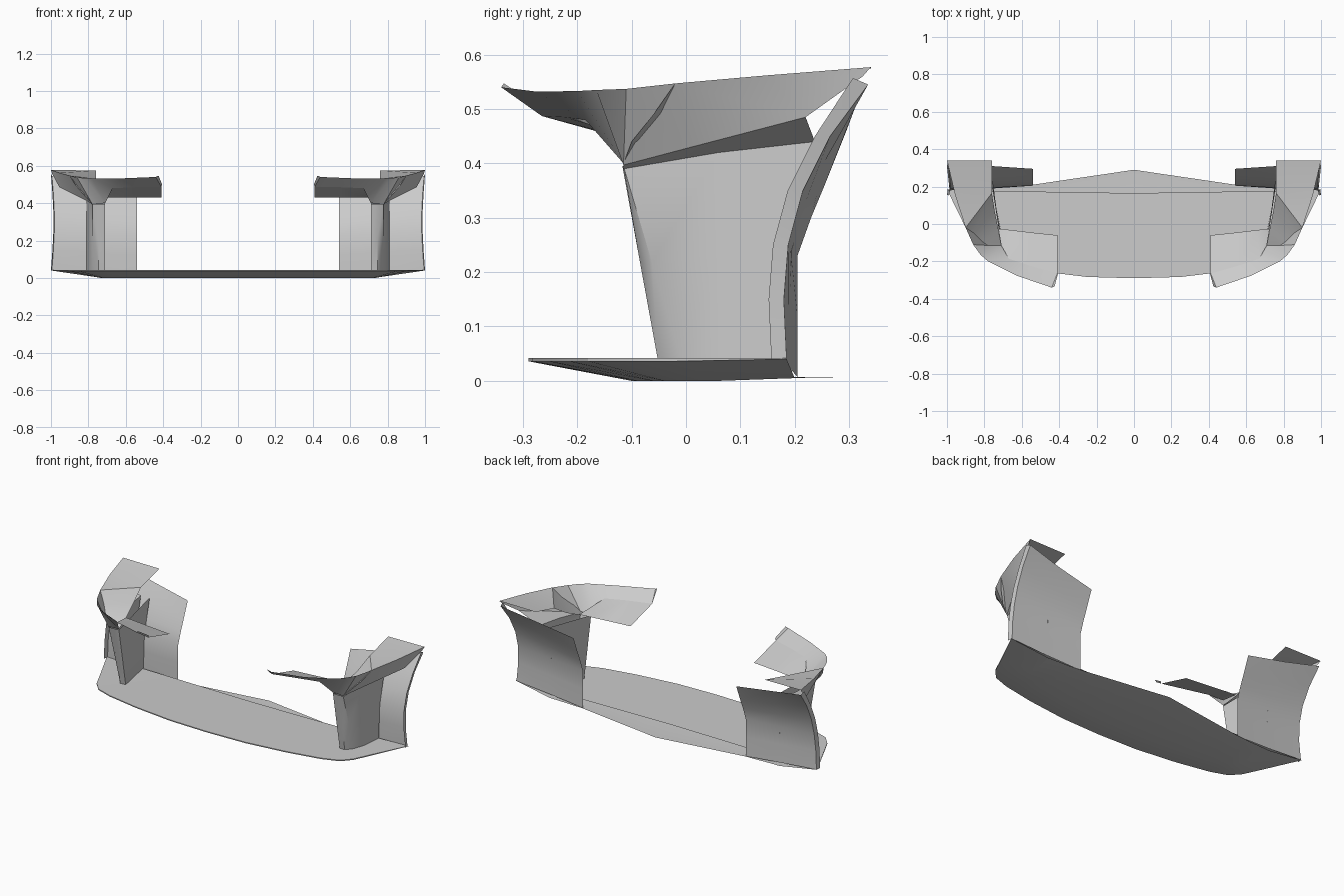
import bpy
import math


def sheet(name, rows, smooth=25):
    """Loft rows of points into a sheet and mirror it across x = 0."""
    n = len(rows[0])
    verts = [p for row in rows for p in row]
    faces = [(r * n + i, r * n + i + 1, (r + 1) * n + i + 1, (r + 1) * n + i)
             for r in range(len(rows) - 1) for i in range(n - 1)]
    return mesh(name, verts, faces, smooth)


def mesh(name, verts, faces, smooth=25):
    me = bpy.data.meshes.new(name)
    me.from_pydata(verts, [], faces)
    me.validate()
    ob = bpy.data.objects.new(name, me)
    bpy.context.collection.objects.link(ob)
    bpy.ops.object.select_all(action='DESELECT')
    ob.select_set(True)
    bpy.context.view_layer.objects.active = ob
    bpy.ops.object.shade_smooth_by_angle(angle=math.radians(smooth))
    mod = ob.modifiers.new("mirror", 'MIRROR')
    mod.use_clip = True
    mod.merge_threshold = 0.0005
    return ob


def mix(a, b, t):
    return tuple(u + (v - u) * t for u, v in zip(a, b))


# base tray: flat top sheet, thin rim and bevelled belly
rim = [(0, -.29), (.25, -.283), (.5, -.253), (.7, -.215), (.8, -.18),
       (.85, -.125), (.9, -.02), (1, .185)]
belly = [(0, -.1), (.2, -.1), (.4, -.09), (.6, -.06), (.68, -.04),
         (.72, 0), (.735, .06), (.76, .2)]
back = [(x * .76, .165 + .012 * x) for x in (0, .15, .3, .5, .65, .8, .9, 1)]
floor = [(0, .29, .007), (.12, .272, .007), (.25, .253, .007), (.4, .231, .007),
         (.54, .21, .007), (.61, .206, .006), (.7, .202, .006), (.76, .2, .005)]
sheet("tray_top", [[(x, y, .04) for x, y in back],
                   [(x, y, .042) for x, y in rim]])
sheet("tray_bottom", [[(x, y, .042) for x, y in rim],
                      [(x, y, .036 + .004 * (x > .95)) for x, y in rim],
                      [(x, y, .005 * (y > .1)) for x, y in belly], floor])

# curved rear wall with a narrow outer lip
inner = [(.205, .007), (.205, .12), (.205, .23), (.23, .3), (.255, .36), (.295, .46)]
outer = [(.185, .04), (.18, .15), (.188, .25), (.215, .35), (.265, .45), (.335, .545)]
bulge = [0, .008, .013, .013, .008, 0]
rows = []
for a, b, s in zip(inner, outer, bulge):
    m = mix(a, b, .5)
    rows.append([(.54, *a), (.78, m[0] - .004, m[1]), (.995 - s, *b),
                 (1 - s, b[0] - .028, b[1] + .012 * (b[1] > .5))])
sheet("rear_wall", rows)

# upright pillar joining tray and upper band
pillar = []
for t, yb in ((0, .185), (.5, .195), (1, .245)):
    front = -.05 - .065 * t
    top = .04 + .355 * t
    pillar.append([(.757, yb, .04 + .4 * t), (.71, front, top),
                   (.745, front - .002, top), (.778, front + .04 * (1 - t), top),
                   (.80, .06, .04 + .38 * t), (.81, yb - .008, .04 + .4 * t)])
sheet("pillar", pillar, 35)

# upper band: front arm face that wraps round the corner to the rear
upper = [(.44, -.34, .54), (.63, -.275, .532), (.78, -.2, .533), (.82, -.165, .535),
         (.86, -.11, .537), (.9, -.02, .547), (.955, .15, .562), (1, .34, .577)]
lower = [(.41, -.265, .487), (.55, -.225, .485), (.67, -.185, .48), (.71, -.115, .4),
         (.78, -.115, .397), (.845, .01, .43), (.955, .22, .485), (.995, .325, .56)]
sheet("upper_band", [upper, lower])

# raised lip on the arm tip
sheet("arm_tip_lip", [[(.44, -.34, .54), (.41, -.265, .487)],
                      [(.425, -.335, .547), (.406, -.265, .5)]])

# sloping arm plate behind the band
sheet("arm_plate", [[(.41, -.265, .487), (.55, -.225, .485), (.67, -.185, .48), (.71, -.115, .43)],
                    [(.41, -.06, .43), (.55, -.045, .43), (.66, -.032, .43), (.725, -.025, .43)]])

# closing strip under the band
sheet("band_underside", [lower[4:7], [(.778, -.115, .39), (.8, .06, .42), (.81, .237, .44)]])

# top flange and the scoop dropping to the pillar
mesh("top_flange", [(.76, .34, .575), (1, .34, .577), (.955, .15, .562),
                    (.9, -.02, .547), (.76, .165, .53)], [(0, 1, 2, 4), (2, 3, 4)])
sheet("scoop", [[(.76, .165, .53), (.9, -.02, .547)],
                [(.745, .07, .47), (.865, -.06, .49)],
                [(.725, -.03, .425), (.82, -.1, .44)],
                [(.71, -.115, .4), (.78, -.115, .4)]], 40)
